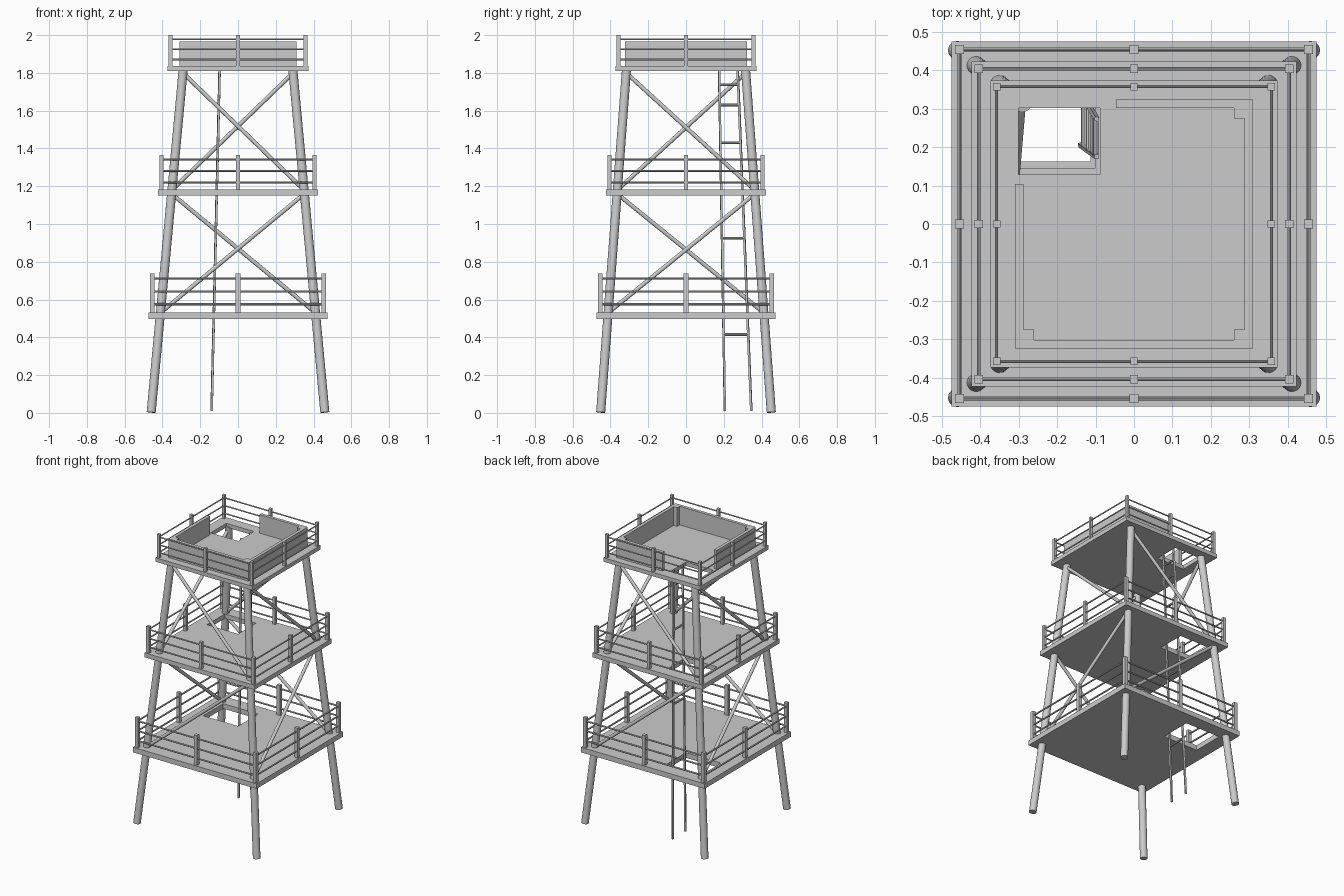
import bpy, bmesh
from mathutils import Vector, Matrix

if "Cube" in bpy.data.objects:
    bpy.data.objects.remove(bpy.data.objects["Cube"])


def finish(bm, name, smooth=False):
    bmesh.ops.recalc_face_normals(bm, faces=bm.faces)
    me = bpy.data.meshes.new(name)
    bm.to_mesh(me)
    bm.free()
    ob = bpy.data.objects.new(name, me)
    bpy.context.collection.objects.link(ob)
    if smooth:
        bpy.context.view_layer.objects.active = ob
        ob.select_set(True)
        bpy.ops.object.shade_smooth_by_angle()
        ob.select_set(False)
    return ob


def add_box(bm, lo, hi):
    lo, hi = Vector(lo), Vector(hi)
    m = Matrix.Translation((lo + hi) / 2) @ Matrix.Diagonal((*(hi - lo), 1))
    bmesh.ops.create_cube(bm, size=1, matrix=m)


def add_rod(bm, a, b, r, sides=16):
    a, b = Vector(a), Vector(b)
    d = b - a
    m = Matrix.Translation((a + b) / 2) @ d.to_track_quat('Z', 'Y').to_matrix().to_4x4()
    bmesh.ops.create_cone(bm, cap_ends=True, segments=sides, radius1=r, radius2=r,
                          depth=d.length, matrix=m)


def leg_at(sx, sy, z):
    t = z / 1.82
    return Vector((sx * (0.46 - 0.17 * t), sy * (0.452 - 0.137 * t), z))


CORNERS = [(-1, -1), (1, -1), (1, 1), (-1, 1)]

# four leaning legs
for i, c in enumerate(CORNERS):
    bm = bmesh.new()
    add_rod(bm, leg_at(*c, 0.003), leg_at(*c, 1.82), 0.024, 24)
    finish(bm, f"leg_{i + 1}", True)

# one diagonal brace per face and storey, alternating direction
for i in range(4):
    left, right = CORNERS[i], CORNERS[(i + 1) % 4]
    bm = bmesh.new()
    add_rod(bm, leg_at(*left, 1.80), leg_at(*right, 1.18), 0.011)
    finish(bm, f"upper_brace_{i + 1}", True)
    bm = bmesh.new()
    add_rod(bm, leg_at(*left, 0.53), leg_at(*right, 1.16), 0.011)
    finish(bm, f"lower_brace_{i + 1}", True)


def deck(name, top, s):
    # floor plate with a square hatch
    h = 0.475 * s
    xs = [-h, -0.382 * s, -0.113 * s, h]
    ys = [-h, 0.163 * s, 0.383 * s, h]
    bm = bmesh.new()
    v = [[bm.verts.new((x, y, top - 0.035 * s)) for y in ys] for x in xs]
    for i in range(3):
        for j in range(3):
            if (i, j) != (1, 1):
                bm.faces.new((v[i][j], v[i + 1][j], v[i + 1][j + 1], v[i][j + 1]))
    ext = bmesh.ops.extrude_face_region(bm, geom=bm.faces[:], use_keep_orig=True)
    bmesh.ops.translate(bm, vec=(0, 0, 0.035 * s),
                        verts=[g for g in ext["geom"] if isinstance(g, bmesh.types.BMVert)])
    finish(bm, name + "_floor")

    # corner and middle posts
    p, w = 0.454 * s, 0.012 * s
    bm = bmesh.new()
    for x in (-p, 0, p):
        for y in (-p, 0, p):
            if x or y:
                add_box(bm, (x - w, y - w, top - 0.005), (x + w, y + w, top + 0.207 * s))
    finish(bm, name + "_posts")

    # three rails on each side
    bm = bmesh.new()
    for z in (0.043, 0.111, 0.18):
        for i in range(4):
            a, b = CORNERS[i], CORNERS[(i + 1) % 4]
            add_rod(bm, (a[0] * p, a[1] * p, top + z * s),
                    (b[0] * p, b[1] * p, top + z * s), 0.0055 * s, 10)
    finish(bm, name + "_rails", True)


deck("lower_deck", 0.532, 1.0)
deck("middle_deck", 1.182, 0.89)
deck("top_deck", 1.837, 0.787)

# low parapet walls, open around the hatch
Z0, Z1 = 1.832, 1.966
X, Y, T = 0.309, 0.324, 0.022
for name, lo, hi in [
    ("front_wall", (-X, -Y), (X, -Y + T)),
    ("right_wall", (X - T, -Y + T), (X, Y - T)),
    ("back_wall", (-0.047, Y - T), (X, Y)),
    ("left_wall", (-X, -Y + T), (-X + T, 0.104)),
]:
    bm = bmesh.new()
    add_box(bm, (*lo, Z0), (*hi, Z1))
    finish(bm, name)

# square posts inside the wall corners
bm = bmesh.new()
for sx, sy in CORNERS[:3]:
    x, y = sx * (X - T - 0.0135), sy * (Y - T - 0.0135)
    add_box(bm, (x - 0.0135, y - 0.0135, Z0), (x + 0.0135, y + 0.0135, Z1))
finish(bm, "wall_corner_posts")


# tapering ladder
def stile(k, z):
    t = z / 1.83
    y = (0.206 - 0.031 * t, 0.346 - 0.073 * t)[k]
    return Vector((-0.14 + 0.043 * t, y, z))


bm = bmesh.new()
for k in (0, 1):
    add_rod(bm, stile(k, 0.01), stile(k, 1.835), 0.008, 4)
finish(bm, "ladder_stiles")
bm = bmesh.new()
for z in (0.415, 0.925, 1.43, 1.63, 1.737):
    add_rod(bm, stile(0, z), stile(1, z), 0.007, 8)
finish(bm, "ladder_rungs")
